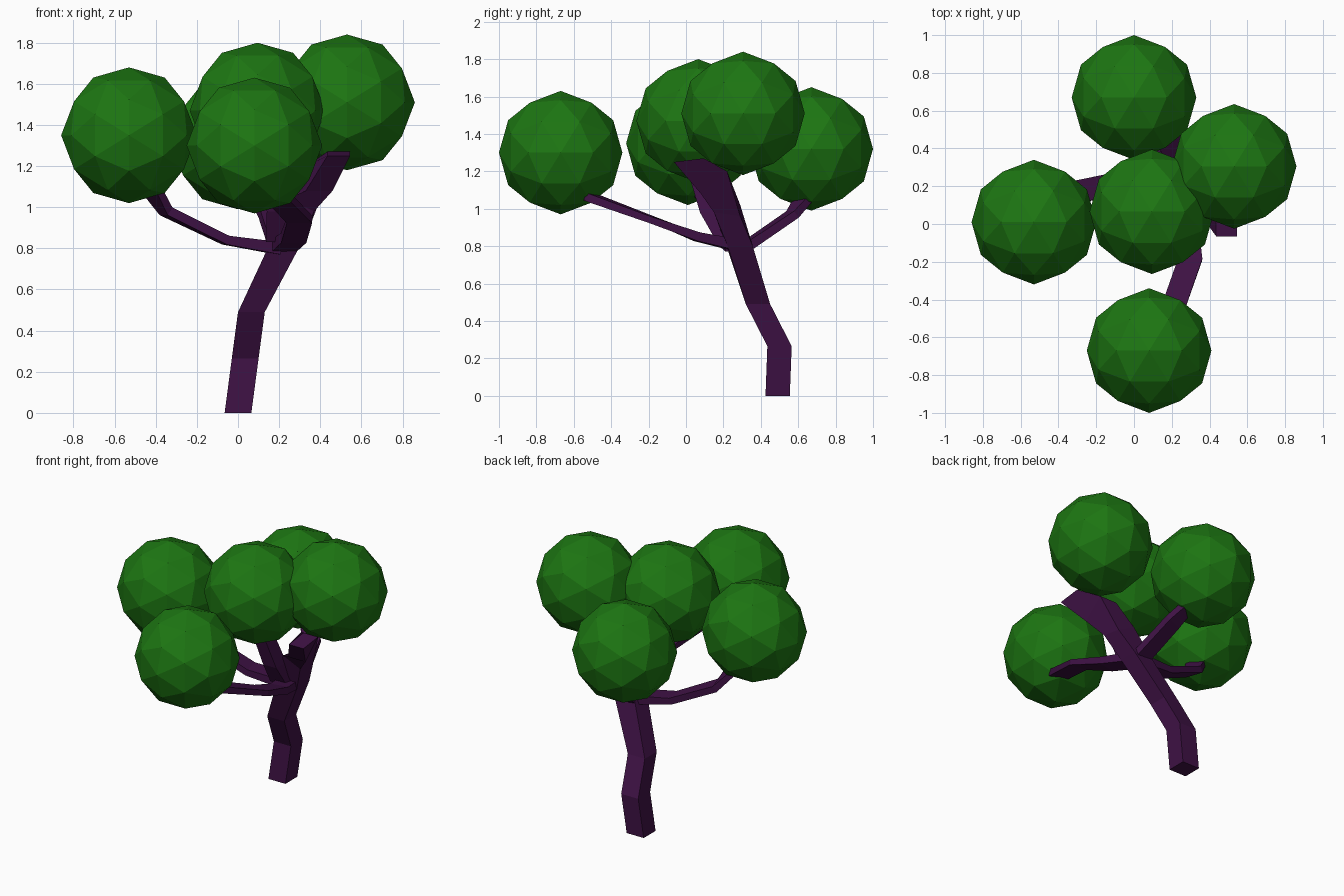
import bpy, bmesh, math
from mathutils import Vector, Matrix

if "Cube" in bpy.data.objects:
    bpy.data.objects.remove(bpy.data.objects["Cube"])


def material(name, rgb):
    m = bpy.data.materials.new(name)
    m.diffuse_color = (*rgb, 1)
    m.use_nodes = True
    m.node_tree.nodes["Principled BSDF"].inputs["Base Color"].default_value = m.diffuse_color
    return m


bark = material("bark", (0.05, 0.006, 0.06))
leaf = material("leaf", (0.012, 0.18, 0.006))


def finish(bm, name, mat):
    bmesh.ops.recalc_face_normals(bm, faces=bm.faces)
    me = bpy.data.meshes.new(name)
    bm.to_mesh(me)
    bm.free()
    me.materials.append(mat)
    ob = bpy.data.objects.new(name, me)
    bpy.context.collection.objects.link(ob)
    return ob


def limb(name, rings):
    """Four-sided tube; each ring is centre, half-width vector, half-depth vector."""
    bm = bmesh.new()
    loops = []
    for c, u, v in rings:
        c, u, v = Vector(c), Vector(u), Vector(v)
        loops.append([bm.verts.new(p) for p in (c - u - v, c + u - v, c + u + v, c - u + v)])
    for a, b in zip(loops, loops[1:]):
        for i in range(4):
            j = (i + 1) % 4
            bm.faces.new((a[i], a[j], b[j], b[i]))
    bm.faces.new(loops[0][::-1])
    bm.faces.new(loops[-1])
    return finish(bm, name, bark)


def flat_branch(name, points, half_width, half_heights):
    """Wide, thin branch: the rings stand upright across the path."""
    pts = [Vector(p) for p in points]
    rings = []
    for i, p in enumerate(pts):
        d = pts[min(i + 1, len(pts) - 1)] - pts[max(i - 1, 0)]
        side = Vector((-d.y, d.x, 0)).normalized() * half_width
        up = side.cross(d).normalized() * half_heights[i]
        rings.append((p, side, up))
    return limb(name, rings)


# Leaning trunk that continues into the right-hand branch
limb("trunk", [
    ((0.00, 0.49, 0.00), (0.065, 0, 0), (0, 0.065, 0)),
    ((0.035, 0.50, 0.265), (0.065, 0, 0), (0, 0.065, 0)),
    ((0.065, 0.385, 0.49), (0.065, 0, 0), (0, 0.065, 0)),
    ((0.215, 0.29, 0.79), (0.08, 0, 0.01), (0, 0.067, 0)),
    ((0.305, 0.22, 1.00), (0.065, 0, -0.03), (0, 0.07, -0.01)),
    ((0.395, 0.15, 1.14), (0.065, 0, 0), (0, 0.07, 0.06)),
    ((0.49, 0.015, 1.26), (0.055, 0, 0), (0, 0.08, 0.01)),
])

# Flattened side branches
flat_branch("left_branch",
            [(0.20, 0.27, 0.80), (-0.06, 0.22, 0.84), (-0.35, 0.16, 0.98), (-0.43, 0.09, 1.10)],
            0.06, [0.03, 0.022, 0.022, 0.02])
flat_branch("front_branch",
            [(0.22, 0.25, 0.81), (0.27, 0.06, 0.85), (0.30, -0.18, 0.94), (0.18, -0.52, 1.065)],
            0.062, [0.03, 0.024, 0.018, 0.022])
flat_branch("back_branch",
            [(0.22, 0.31, 0.79), (0.16, 0.57, 0.97), (0.10, 0.64, 1.07)],
            0.06, [0.025, 0.022, 0.02])
# Upright branch carrying the middle crown
limb("middle_branch", [
    ((0.20, 0.22, 0.83), (0.065, 0, 0), (0, 0.06, 0)),
    ((0.19, 0.13, 0.98), (0.05, 0, 0), (0, 0.055, 0)),
    ((0.15, 0.06, 1.20), (0.045, 0, 0), (0, 0.05, 0)),
])

# Faceted leaf balls
crowns = {
    "left_leaves": (-0.53, 0.01, 1.35),
    "front_leaves": (0.08, -0.67, 1.30),
    "middle_leaves": (0.095, 0.065, 1.47),
    "right_leaves": (0.53, 0.305, 1.51),
    "back_leaves": (0.00, 0.67, 1.32),
}
turn = Matrix.Rotation(-math.atan(2) / 2, 4, 'Y')
for name, centre in crowns.items():
    bm = bmesh.new()
    bmesh.ops.create_icosphere(bm, subdivisions=2, radius=0.33,
                               matrix=Matrix.Translation(centre) @ turn)
    finish(bm, name, leaf)
